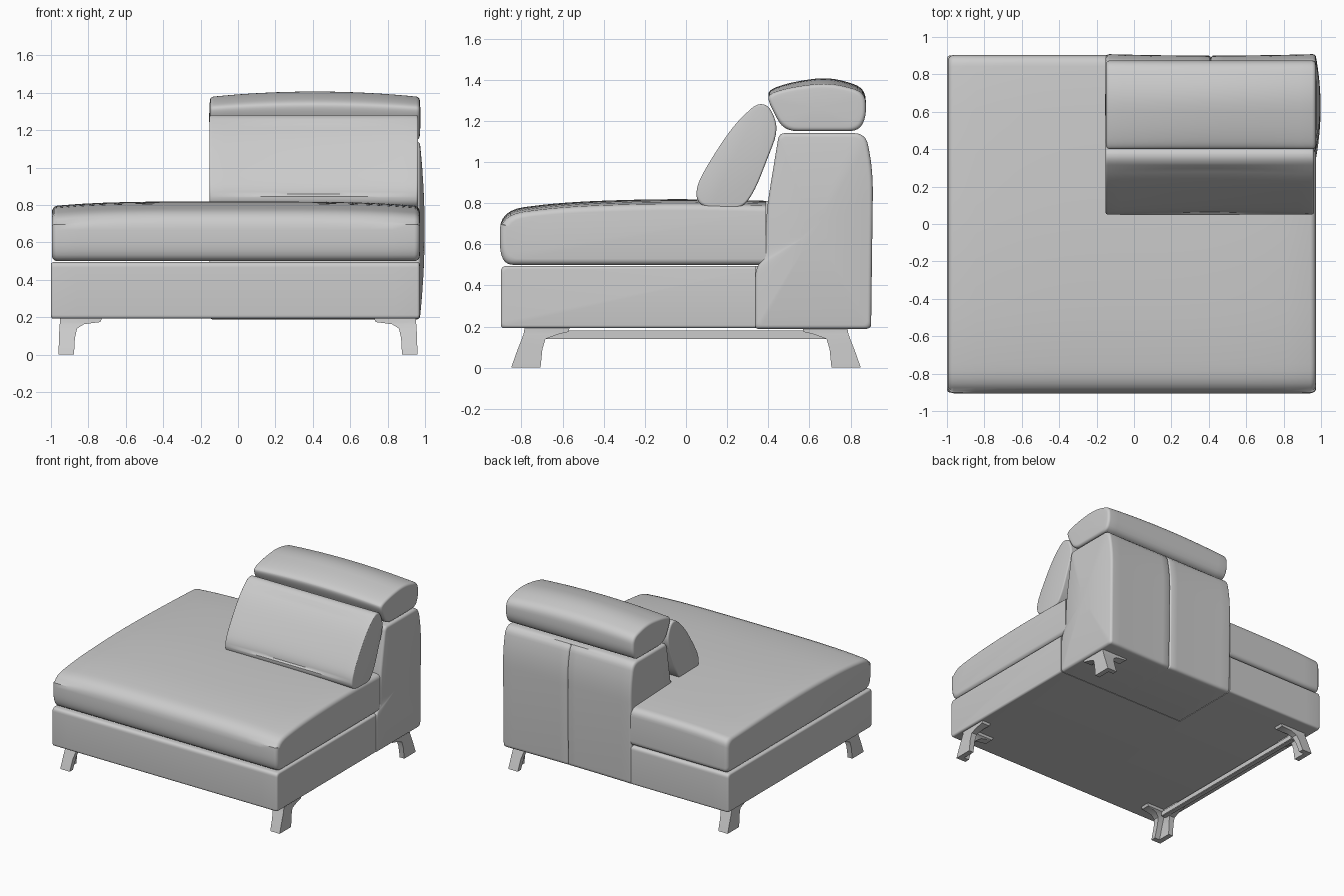
import bpy, bmesh, math
from mathutils import Vector

if "Cube" in bpy.data.objects:
    bpy.data.objects.remove(bpy.data.objects["Cube"])


def finish(name, bm, angle=35):
    bmesh.ops.recalc_face_normals(bm, faces=bm.faces)
    me = bpy.data.meshes.new(name)
    bm.to_mesh(me)
    bm.free()
    ob = bpy.data.objects.new(name, me)
    bpy.context.collection.objects.link(ob)
    smooth(ob, angle)
    return ob


def smooth(ob, angle=35):
    bpy.ops.object.select_all(action='DESELECT')
    ob.select_set(True)
    bpy.context.view_layer.objects.active = ob
    bpy.ops.object.shade_smooth_by_angle(angle=math.radians(angle))


def rounded(points, n=6):
    """Closed outline from (y, z, corner size) points with curved corners."""
    out = []
    for i, (y, z, d) in enumerate(points):
        p = Vector((y, z))
        a = Vector(points[i - 1][:2]) - p
        b = Vector(points[(i + 1) % len(points)][:2]) - p
        p0 = p + a.normalized() * min(d, a.length * .48)
        p1 = p + b.normalized() * min(d, b.length * .48)
        for k in range(n + 1):
            t = k / n
            out.append(p0 * (1 - t) ** 2 + p * 2 * t * (1 - t) + p1 * t * t)
    return out


def loft(verts_rings):
    bm = bmesh.new()
    rings = [[bm.verts.new(v) for v in r] for r in verts_rings]
    for r, s in zip(rings, rings[1:]):
        for i in range(len(r)):
            j = (i + 1) % len(r)
            bm.faces.new((r[i], r[j], s[j], s[i]))
    bm.faces.new(rings[0])
    bm.faces.new(rings[-1])
    return bm


def padded(name, points, x0, x1, r, puff=(0, 0), deform=None, extra=()):
    """Sweep a profile along x with rounded, optionally bulging, ends."""
    prof = rounded(points)
    ys, zs = [p.x for p in prof], [p.y for p in prof]
    cy, cz = (max(ys) + min(ys)) / 2, (max(zs) + min(zs)) / 2
    hy, hz = (max(ys) - min(ys)) / 2, (max(zs) - min(zs)) / 2

    def end(bulge):
        ky, kz = 1 - r / hy, 1 - r / hz
        rows = [(-bulge * (1 - s * s), ky * s, kz * s) for s in (.25, .5, .75, .9)] if bulge else []
        for k in range(6):
            t = k / 5 * math.pi / 2
            ins = r * (1 - math.sin(t))
            rows.append((r * (1 - math.cos(t)), 1 - ins / hy, 1 - ins / hz))
        return rows
    xs = sorted([x0 + r + (x1 - x0 - 2 * r) * i / 16 for i in range(1, 16)] + list(extra))
    rows = [(x0 + o, a, b) for o, a, b in end(puff[0])]
    rows += [(x, 1, 1) for x in xs]
    rows += [(x1 - o, a, b) for o, a, b in reversed(end(puff[1]))]
    rings = []
    for x, sy, sz in rows:
        u = (x - (x0 + x1) / 2) / ((x1 - x0) / 2)
        ring = []
        for p in prof:
            v = Vector((x, cy + (p.x - cy) * sy, cz + (p.y - cz) * sz))
            ring.append(deform(v, u) if deform else v)
        rings.append(ring)
    return finish(name, loft(rings))


def notch(ob, y0):
    """Cut away the corner occupied by the backrest."""
    bpy.ops.mesh.primitive_cube_add(size=1)
    cut = bpy.context.object
    cut.scale = (2, 2, 3)
    cut.location = (-.148 + 1, y0 + 1, .5)
    cut.hide_render = True
    m = ob.modifiers.new("notch", 'BOOLEAN')
    m.operation, m.object, m.solver = 'DIFFERENCE', cut, 'EXACT'
    bpy.ops.object.select_all(action='DESELECT')
    ob.select_set(True)
    bpy.context.view_layer.objects.active = ob
    bpy.ops.object.modifier_apply(modifier=m.name)
    bpy.data.objects.remove(cut)
    smooth(ob)


# Base frame
base = padded("base", [(-.9, .192, .02), (-.9, .495, .03), (.9, .495, .03), (.9, .192, .02)],
              -1, .972, .015)
notch(base, .338)


# Seat cushion, crowned on top with a bullnose front
def crown(v, u):
    if v.z > .7:
        v.z -= .025 * u ** 4
    return v


seat = padded("seat", [(-.875, .5, .04), (-.905, .56, .06), (-.905, .765, .12), (-.6, .805, .2),
                       (-.1, .822, .3), (.4, .812, .2), (.903, .79, .06), (.903, .5, .04)],
              -.995, .972, .03, deform=crown)
notch(seat, .388)


# Backrest block with a stitched seam down the rear
def seam(v, u):
    if v.y > .85:
        v.y -= .012 * max(0, 1 - abs(u) / .012) + .008 * (1 - u * u)
    return v


padded("backrest", [(.335, .188, .02), (.335, .48, .06), (.385, .54, .05), (.39, .76, .1),
                    (.452, 1.14, .03), (.875, 1.14, .06), (.91, .95, .12), (.9, .188, .03)],
       -.152, .974, .02, puff=(0, .024), deform=seam, extra=(.4, .406, .416, .422))


# Headrest roll
def arch(v, u):
    if v.z > 1.2:
        v.z -= .028 * u * u * (v.z - 1.2) / .2
    return v


padded("headrest", [(.395, 1.32, .06), (.47, 1.15, .07), (.84, 1.15, .05), (.876, 1.22, .06),
                    (.872, 1.36, .06), (.7, 1.415, .15), (.52, 1.39, .1), (.41, 1.355, .05)],
       -.15, .972, .02, puff=(.004, .004), deform=arch)


# Loose back cushion, slightly hollow across the front
def hollow(v, u):
    if v.z > .85 and v.y < .3:
        v.y += .012 * (1 - u * u)
    return v


padded("back_cushion", [(.052, .81, .03), (.1, .775, .04), (.27, .77, .06), (.335, .86, .08),
                        (.452, 1.16, .08), (.405, 1.275, .05), (.345, 1.285, .04),
                        (.23, 1.18, .12), (.1, .98, .1), (.05, .88, .05)],
       -.152, .962, .012, deform=hollow)

# Splayed angle-section legs with mounting flanges
LEVELS = [(0, .96, .85, .083, .143, .04), (.09, .957, .818, .085, .12, .042),
          (.14, .955, .798, .095, .115, .045), (.163, .953, .79, .13, .17, .055),
          (.174, .952, .787, .215, .215, .07), (.195, .952, .785, .225, .22, .075)]
for sy, side in ((-1, "front"), (1, "back")):
    for sx, hand in ((-1, "left"), (1, "right")):
        rings = []
        for z, ox, oy, ax, ay, t in LEVELS:
            sec = [(0, 0), (ax, 0), (ax, t), (t, t), (t, ay), (0, ay)]
            rings.append([(sx * (ox - a), sy * (oy - b), z) for a, b in sec])
        finish(f"{side}_{hand}_leg", loft(rings), 30)

# Stretcher bar along the left side
bm = bmesh.new()
bmesh.ops.create_cube(bm, size=1)
for v in bm.verts:
    v.co = (v.co.x * .04 - .89, v.co.y * 1.46, v.co.z * .042 + .161)
bmesh.ops.bevel(bm, geom=bm.edges[:], offset=.004, segments=2, affect='EDGES')
finish("side_rail", bm)
